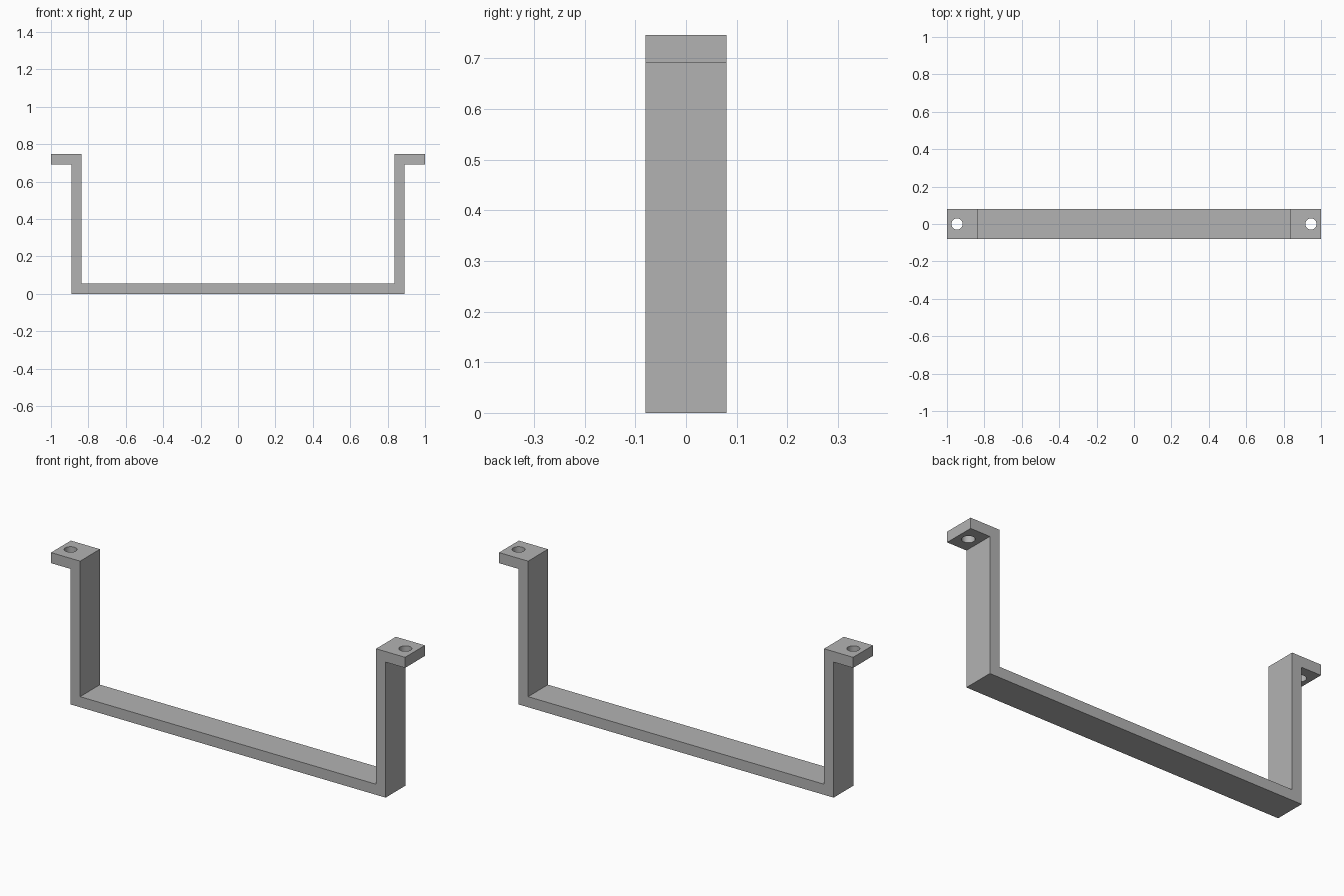
import bpy
import bmesh

cube = bpy.data.objects.get("Cube")
if cube:
    bpy.data.objects.remove(cube, do_unlink=True)

HEIGHT, THICK, HALF_DEPTH = 0.746, 0.054, 0.08
LEG_OUT = 0.89
LEG_IN = LEG_OUT - THICK
HOLE_X, HOLE_R = 0.946, 0.03

grey = bpy.data.materials.new("plain grey")
grey.use_nodes = True
colour = (0.45, 0.45, 0.45, 1)
grey.diffuse_color = colour
grey.node_tree.nodes["Principled BSDF"].inputs["Base Color"].default_value = colour

# Bent strap: half profile, mirrored and extruded through the depth
half = [(LEG_OUT, 0), (LEG_OUT, HEIGHT - THICK), (1, HEIGHT - THICK),
        (1, HEIGHT), (LEG_IN, HEIGHT), (LEG_IN, THICK)]
profile = half + [(-x, z) for x, z in reversed(half)]

bm = bmesh.new()
face = bm.faces.new([bm.verts.new((x, -HALF_DEPTH, z)) for x, z in profile])
extruded = bmesh.ops.extrude_face_region(bm, geom=[face])["geom"]
moved = [v for v in extruded if isinstance(v, bmesh.types.BMVert)]
bmesh.ops.translate(bm, verts=moved, vec=(0, 2 * HALF_DEPTH, 0))
bmesh.ops.recalc_face_normals(bm, faces=bm.faces)
mesh = bpy.data.meshes.new("bracket")
bm.to_mesh(mesh)
bm.free()
mesh.materials.append(grey)
bracket = bpy.data.objects.new("bracket", mesh)
bpy.context.collection.objects.link(bracket)

# Screw holes through both mounting tabs
for side in (-1, 1):
    bpy.ops.mesh.primitive_cylinder_add(
        vertices=32, radius=HOLE_R, depth=THICK * 3,
        location=(side * HOLE_X, 0, HEIGHT - THICK / 2))
    cutter = bpy.context.object
    cutter.name = "hole_cutter"
    cutter.hide_render = True
    cutter.data.materials.append(grey)
    cut = bracket.modifiers.new("screw_hole", 'BOOLEAN')
    cut.operation = 'DIFFERENCE'
    cut.solver = 'EXACT'
    cut.object = cutter
    bpy.context.view_layer.objects.active = bracket
    bpy.ops.object.modifier_apply(modifier=cut.name)
    bpy.data.objects.remove(cutter, do_unlink=True)

# Smooth hole walls, crisp strap edges
bpy.ops.object.select_all(action='DESELECT')
bracket.select_set(True)
bpy.context.view_layer.objects.active = bracket
bpy.ops.object.shade_smooth_by_angle()
